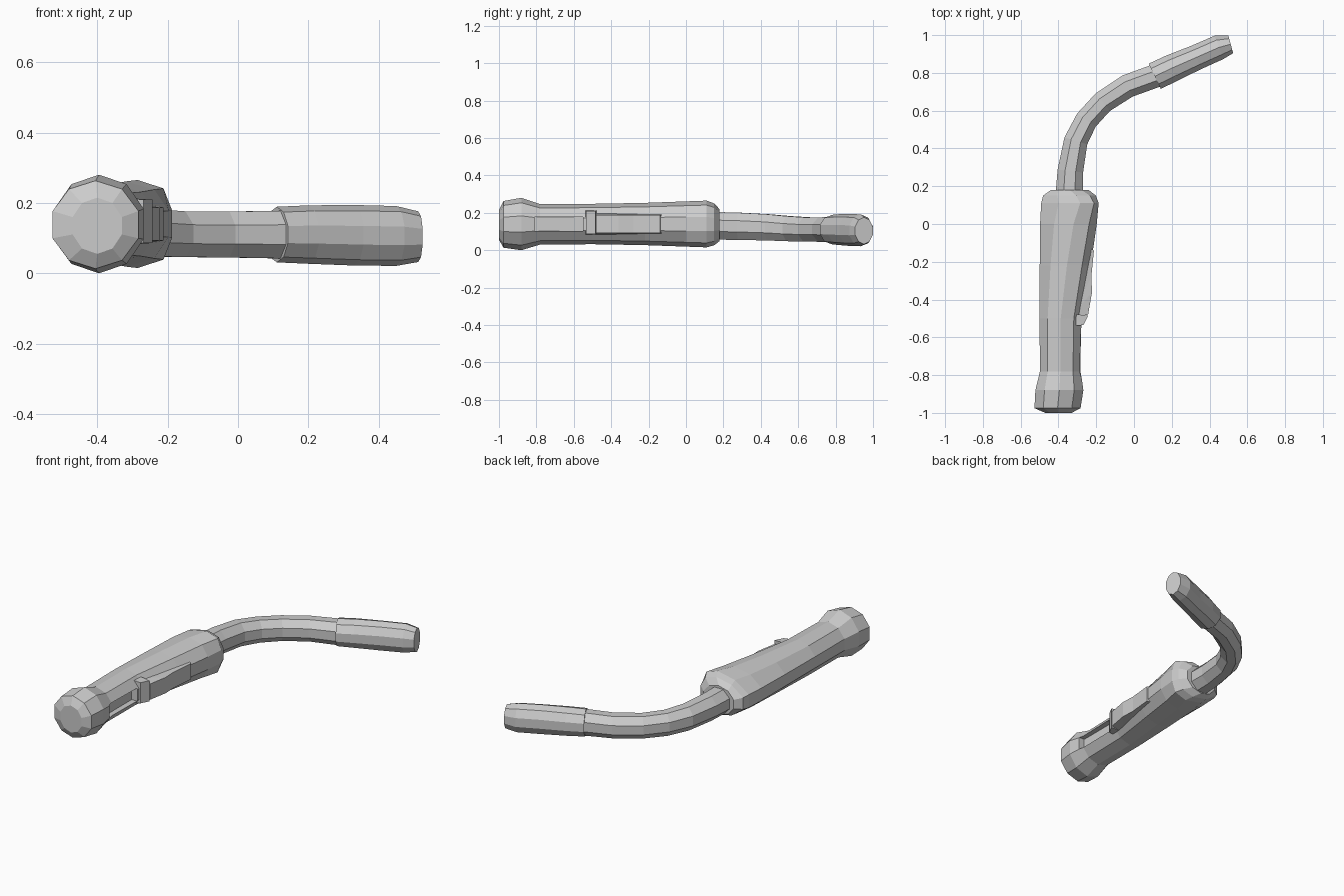
import bpy, bmesh
from math import cos, sin, pi, atan2
from mathutils import Vector

if "Cube" in bpy.data.objects:
    bpy.data.objects.remove(bpy.data.objects["Cube"])


def loft(name, sections, n):
    """Skin n-sided rings. Section: x, y, z, half width, half height, skew of top/bottom."""
    bm = bmesh.new()
    rings = []
    for i, (x, y, z, w, h, skew) in enumerate(sections):
        a, b = sections[max(i - 1, 0)], sections[min(i + 1, len(sections) - 1)]
        d = Vector((b[0] - a[0], b[1] - a[1], 0)).normalized()
        if name == "handle":
            d = Vector((0, 1, 0))
        side = Vector((d.y, -d.x, 0))
        k = 1 / cos(pi / n)
        ring = []
        for j in range(n):
            t = 2 * pi * (j + 0.5) / n
            off = w * k * cos(t) + skew * abs(sin(t)) ** 2
            hk = 1 if n % 4 else k
            ring.append(bm.verts.new(Vector((x, y, z)) + side * off + Vector((0, 0, h * hk * sin(t)))))
        rings.append(ring)
    for r, s in zip(rings, rings[1:]):
        for j in range(n):
            bm.faces.new((r[j], r[(j + 1) % n], s[(j + 1) % n], s[j]))
    bm.faces.new(rings[0])
    bm.faces.new(rings[-1])
    bmesh.ops.recalc_face_normals(bm, faces=bm.faces)
    return finish(name, bm)


def prism(name, outline, z0, z1, taper):
    """Extrude an x/y outline; points with taper flag narrow in z at the outer side."""
    bm = bmesh.new()
    low = [bm.verts.new((x, y, z0 + taper * o)) for x, y, o in outline]
    top = [bm.verts.new((x, y, z1 - taper * o)) for x, y, o in outline]
    m = len(outline)
    for i in range(m):
        j = (i + 1) % m
        bm.faces.new((low[i], low[j], top[j], top[i]))
    bm.faces.new(low)
    bm.faces.new(top)
    bmesh.ops.triangulate(bm, faces=bm.faces)
    bmesh.ops.recalc_face_normals(bm, faces=bm.faces)
    return finish(name, bm)


def finish(name, bm):
    me = bpy.data.meshes.new(name)
    bm.to_mesh(me)
    bm.free()
    ob = bpy.data.objects.new(name, me)
    bpy.context.collection.objects.link(ob)
    return ob


# Handle: flared butt, slim grip, wider front with a rounded shoulder
handle = loft("handle", [
    (-0.40, -1.00, 0.135, 0.07, 0.080, 0),
    (-0.405, -0.975, 0.138, 0.122, 0.125, 0),
    (-0.395, -0.88, 0.140, 0.127, 0.140, 0),
    (-0.390, -0.78, 0.138, 0.108, 0.108, 0),
    (-0.388, -0.50, 0.140, 0.112, 0.108, 0),
    (-0.365, -0.22, 0.140, 0.135, 0.113, 0.01),
    (-0.350, 0.00, 0.140, 0.150, 0.121, 0.03),
    (-0.345, 0.11, 0.140, 0.152, 0.125, 0.06),
    (-0.345, 0.15, 0.138, 0.140, 0.112, 0.04),
    (-0.340, 0.18, 0.134, 0.100, 0.085, 0),
], 10)

# Recessed slot behind the trigger
cutter = prism("slot_cutter", [(-0.315, -0.81, 0), (-0.315, -0.55, 0),
                               (-0.20, -0.55, 0), (-0.20, -0.81, 0)], 0.102, 0.178, 0)
cutter.hide_render = True
cutter.hide_viewport = True
cut = handle.modifiers.new("slot", 'BOOLEAN')
cut.operation = 'DIFFERENCE'
cut.object = cutter
cut.solver = 'EXACT'

# Trigger with a small plate at its rear edge
prism("trigger", [(-0.33, -0.49, 0), (-0.243, -0.48, 1), (-0.222, -0.36, 1),
                  (-0.226, -0.28, 1), (-0.212, -0.14, 1), (-0.30, -0.08, 0)],
      0.075, 0.205, 0.018)
prism("trigger_plate", [(-0.33, -0.54, 0), (-0.268, -0.535, 1), (-0.243, -0.485, 1),
                        (-0.33, -0.475, 0)], 0.08, 0.215, 0.006)

# Bent neck
loft("neck", [
    (-0.345, 0.12, 0.131, 0.073, 0.074, 0),
    (-0.337, 0.28, 0.128, 0.068, 0.073, 0),
    (-0.308, 0.44, 0.122, 0.063, 0.070, 0),
    (-0.252, 0.550, 0.115, 0.060, 0.067, 0),
    (-0.165, 0.645, 0.111, 0.060, 0.065, 0),
    (-0.035, 0.730, 0.110, 0.062, 0.065, 0),
    (0.130, 0.790, 0.110, 0.062, 0.068, 0),
], 8)

# Nozzle
loft("nozzle", [
    (0.110, 0.782, 0.110, 0.074, 0.079, 0),
    (0.200, 0.825, 0.110, 0.073, 0.083, 0),
    (0.330, 0.882, 0.108, 0.067, 0.086, 0),
    (0.450, 0.935, 0.106, 0.066, 0.085, 0),
    (0.512, 0.952, 0.104, 0.049, 0.072, 0),
], 10)
